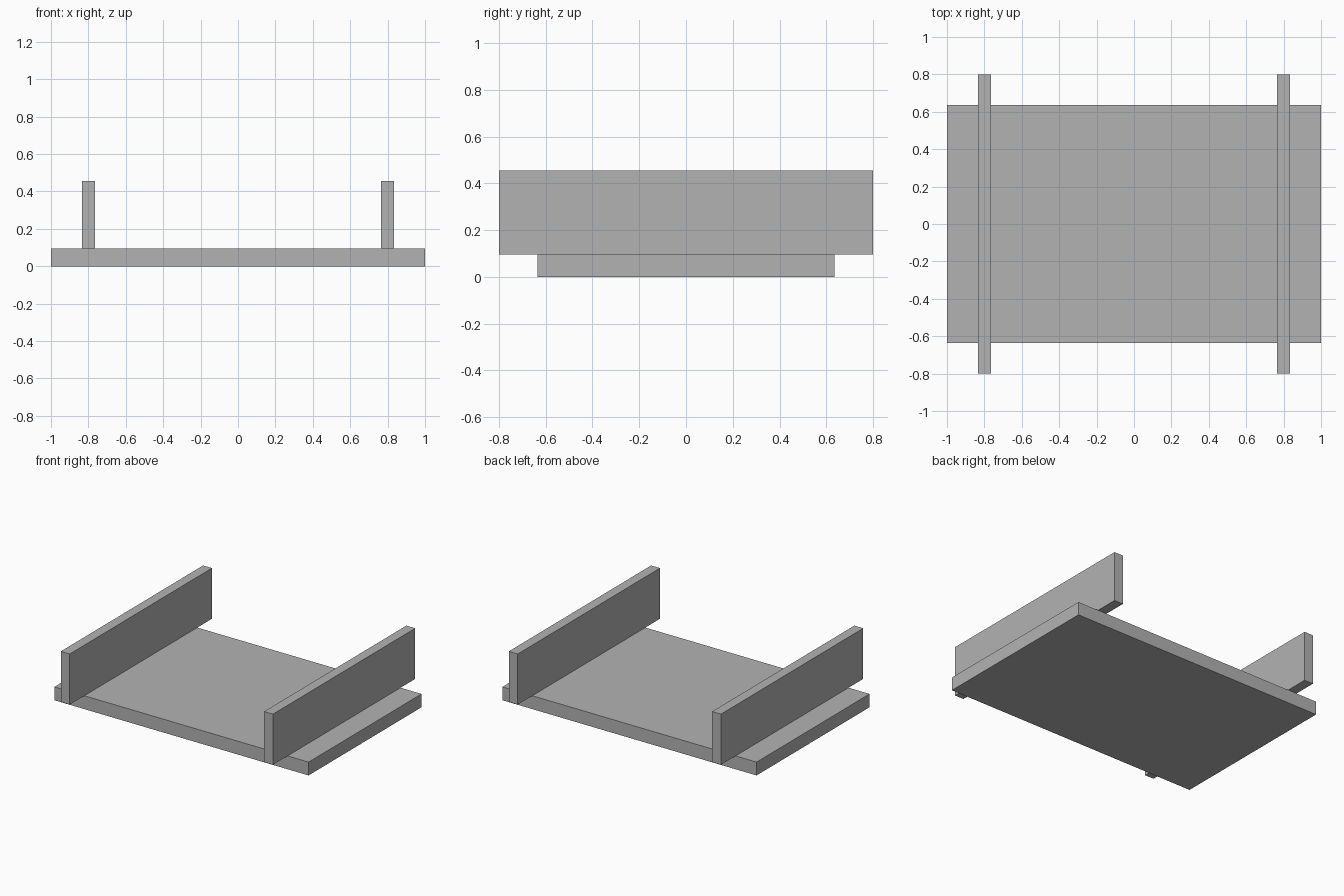
import bpy

cube = bpy.data.objects.get("Cube")
if cube:
    bpy.data.objects.remove(cube, do_unlink=True)

# Single plain grey finish
grey = bpy.data.materials.new("plain_grey")
grey.use_nodes = True
color = (0.45, 0.45, 0.45, 1)
grey.diffuse_color = color
grey.node_tree.nodes["Principled BSDF"].inputs["Base Color"].default_value = color


def box(name, size, x, bottom):
    """Add a box centred on y = 0, standing on the given height."""
    bpy.ops.mesh.primitive_cube_add(size=1, location=(x, 0, bottom + size[2] / 2))
    obj = bpy.context.object
    obj.name = name
    obj.scale = size
    bpy.ops.object.transform_apply(location=False, rotation=False, scale=True)
    obj.data.materials.append(grey)
    return obj


# Flat base slab
thickness = 0.095
box("base_slab", (2, 1.27, thickness), 0, 0)

# Upright side boards, overhanging the slab at front and back
for side, sign in (("left", 1), ("right", -1)):
    box(side + "_side_board", (0.07, 1.6, 0.36), sign * 0.8, thickness)
